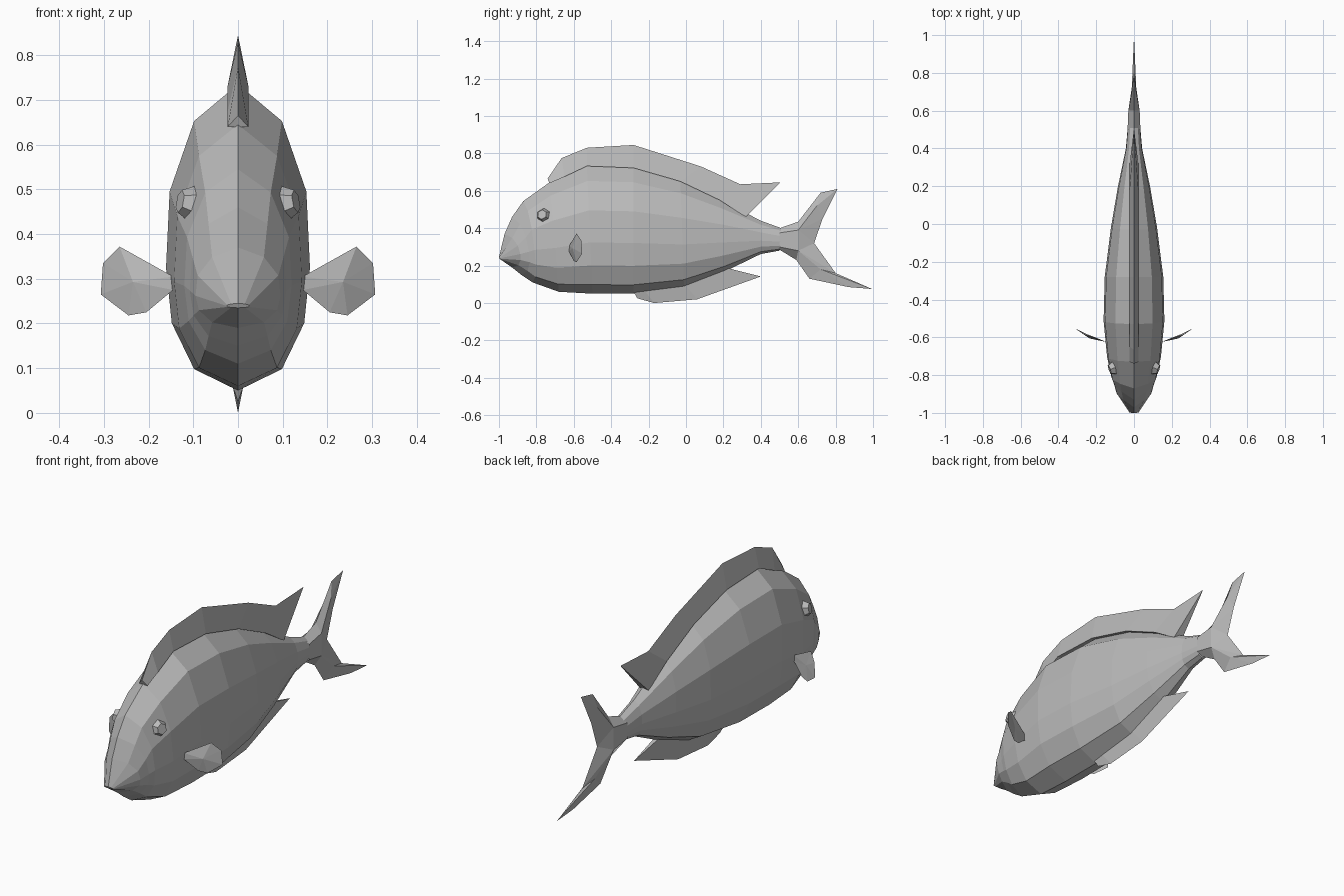
import bpy, bmesh, math
from mathutils import Matrix, Vector

if "Cube" in bpy.data.objects:
    bpy.data.objects.remove(bpy.data.objects["Cube"])

GREY = bpy.data.materials.new("fish_grey")
GREY.diffuse_color = (0.5, 0.5, 0.5, 1)
GREY.use_nodes = True
GREY.node_tree.nodes["Principled BSDF"].inputs["Base Color"].default_value = GREY.diffuse_color


def make(name, bm):
    """Turn a bmesh into a flat shaded object."""
    bmesh.ops.remove_doubles(bm, verts=bm.verts, dist=0.0005)
    bmesh.ops.recalc_face_normals(bm, faces=bm.faces)
    me = bpy.data.meshes.new(name)
    bm.to_mesh(me)
    bm.free()
    me.materials.append(GREY)
    ob = bpy.data.objects.new(name, me)
    bpy.context.collection.objects.link(ob)
    return ob


def mirrored(name, verts, faces):
    """Build one half from (x, y, z) points and mirror it across x = 0."""
    bm = bmesh.new()
    for s in (1, -1):
        vs = [bm.verts.new((s * x, y, z)) for x, y, z in verts]
        for f in faces:
            bm.faces.new([vs[i] for i in f])
    return make(name, bm)


def blade(name, base, crest, half):
    """Fin that is thick along its base and sharp along its crest."""
    n = len(base)
    verts = [(half, y, z) for y, z in base] + [(0, y, z) for y, z in crest]
    verts += [(0, y, z) for y, z in base]
    faces = [(i, i + 1, n + i + 1, n + i) for i in range(n - 1)]
    faces += [(2 * n + i, 2 * n + i + 1, i + 1, i) for i in range(n - 1)]
    faces += [(0, n, 2 * n), (n - 1, 2 * n - 1, 3 * n - 1)]
    return mirrored(name, verts, faces)


# Body: rings of top (y, z), bottom (y, z), half width, backward bow of the sides
section = [(0, 0), (.61, .12), (.95, .35), (1, .6), (.92, .78), (.61, .93), (0, 1)]
rings = [
    (-1.0, .245, -.995, .235, .025, .0),
    (-.97, .37, -.93, .19, .095, .06),
    (-.93, .46, -.88, .15, .108, .06),
    (-.87, .545, -.82, .11, .12, .03),
    (-.73, .645, -.68, .06, .143, .0),
    (-.53, .735, -.50, .05, .161, .0),
    (-.28, .727, -.28, .05, .155, .0),
    (-.03, .655, -.01, .085, .122, .0),
    (.18, .555, .21, .17, .085, .0),
    (.40, .44, .40, .262, .043, .0),
    (.51, .40, .50, .28, .034, .0),
]
verts, faces, n = [], [], len(section)
for yt, zt, yb, zb, w, bow in rings:
    for fx, u in section:
        verts.append((fx * w, yt + (yb - yt) * u + bow * fx, zt + (zb - zt) * u))
for r in range(len(rings) - 1):
    for i in range(n - 1):
        a = r * n + i
        faces.append((a, a + 1, a + n + 1, a + n))
faces.append(tuple(range(n)))  # mouth
mirrored("body", verts, faces)

# Dorsal fin along the back
blade("dorsal_fin",
      [(-.73, .64), (-.65, .675), (-.53, .732), (-.28, .722), (-.03, .65), (.18, .55), (.32, .46)],
      [(-.74, .665), (-.665, .775), (-.53, .83), (-.28, .845), (.08, .73), (.29, .635), (.505, .645)],
      .023)

# Anal fin under the belly
blade("anal_fin",
      [(-.28, .06), (-.22, .065), (-.01, .105), (.21, .19)],
      [(-.26, .025), (-.17, .0), (.06, .02), (.40, .142)],
      .012)

# Tail fin: sharp rim around a thicker ridge
rim = [(.50, .40), (.60, .435), (.72, .59), (.81, .61), (.73, .45), (.685, .32),
       (.80, .16), (.995, .075), (.87, .085), (.66, .13), (.59, .23), (.50, .285)]
ridge = [(.034, .50, .375), (.03, .60, .39), (.012, .70, .52),
         (.034, .50, .30), (.03, .60, .28), (.012, .72, .18)]
tail_faces = [(0, 1, 13, 12), (1, 2, 14, 13), (2, 3, 14), (3, 4, 14), (4, 13, 14),
              (4, 5, 13), (5, 16, 13), (5, 6, 16), (6, 17, 16), (6, 7, 17),
              (7, 8, 17), (8, 9, 17), (9, 10, 16, 17), (10, 11, 15, 16), (12, 13, 16, 15)]
mirrored("tail_fin", [(0, y, z) for y, z in rim] + ridge, tail_faces)

# Pectoral fins: thin fans with a raised centre, and eyes: faceted hexagonal buttons
fan = [(.145, -.625, .305), (.265, -.585, .372), (.302, -.56, .335), (.307, -.555, .265),
       (.245, -.585, .218), (.205, -.60, .225), (.145, -.625, .275)]
for s, side in ((1, "right"), (-1, "left")):
    bm = bmesh.new()
    edge = [bm.verts.new((s * x, y, z)) for x, y, z in fan]
    for off in (.008, -.008):
        hub = bm.verts.new((s * .235, -.598 + off, .293))
        for i in range(len(edge)):
            bm.faces.new((edge[i], edge[(i + 1) % len(edge)], hub))
    make("pectoral_fin_" + side, bm)

    bm = bmesh.new()
    axis = Vector((s * 1, -.35, .2)).normalized()
    turn = axis.to_track_quat('Z', 'Y').to_matrix().to_4x4()
    bmesh.ops.create_cone(bm, cap_ends=True, segments=6, radius1=.043, radius2=.026, depth=.034,
                          matrix=Matrix.Translation((s * .114, -.765, .47)) @ turn)
    make("eye_" + side, bm)
